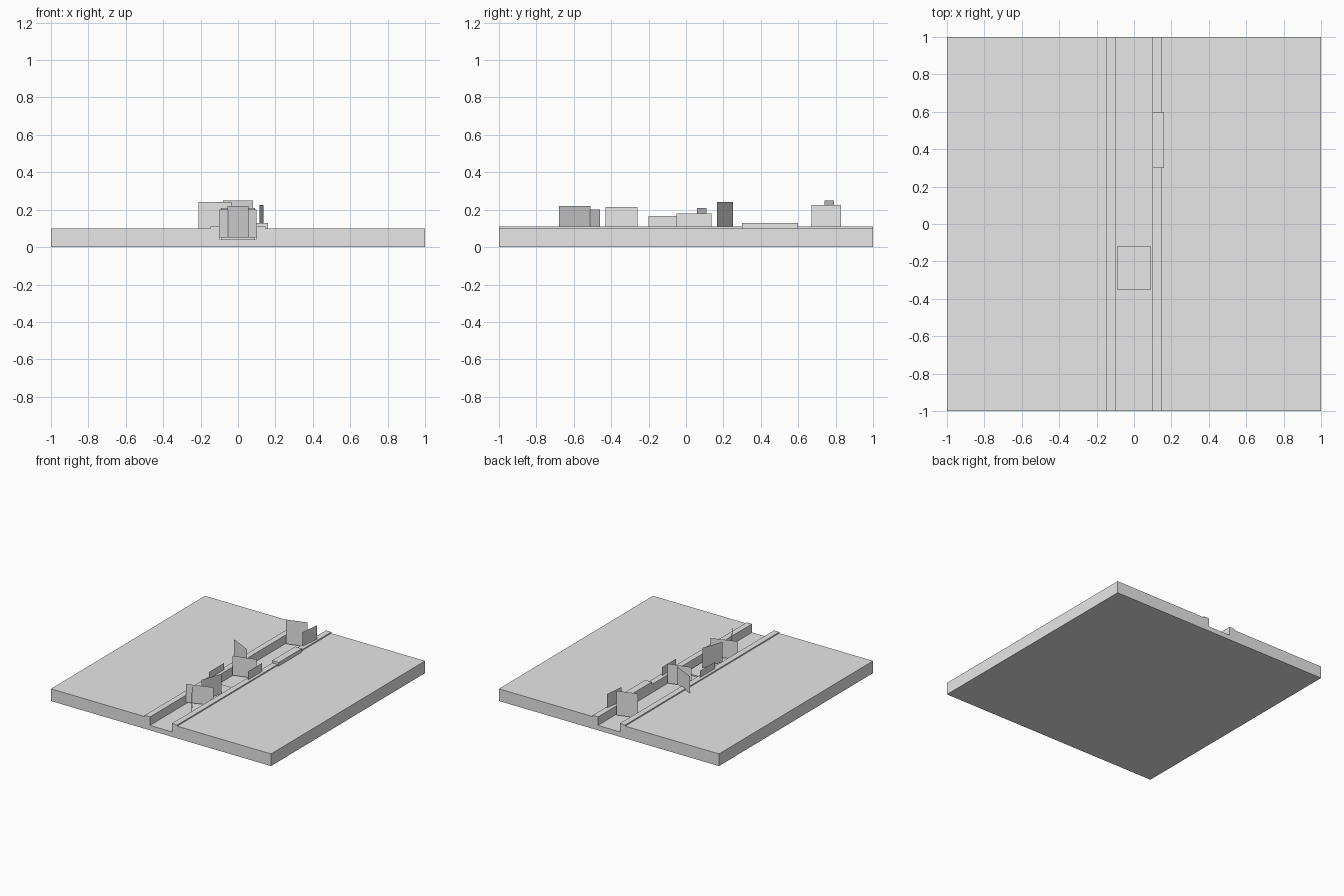
import bpy

cube = bpy.data.objects.get("Cube")
if cube:
    bpy.data.objects.remove(cube, do_unlink=True)

# One plain grey for everything
grey = bpy.data.materials.new("plain_grey")
grey.use_nodes = True
grey.diffuse_color = (0.8, 0.8, 0.8, 1)
grey.node_tree.nodes["Principled BSDF"].inputs["Base Color"].default_value = (0.8, 0.8, 0.8, 1)


def add_mesh(name, verts, faces):
    mesh = bpy.data.meshes.new(name)
    mesh.from_pydata(verts, [], faces)
    mesh.materials.append(grey)
    obj = bpy.data.objects.new(name, mesh)
    bpy.context.collection.objects.link(obj)
    return obj


def box(name, x, y, z):
    bpy.ops.mesh.primitive_cube_add(size=1, location=[sum(r) / 2 for r in (x, y, z)])
    obj = bpy.context.object
    obj.name = name
    obj.scale = [r[1] - r[0] for r in (x, y, z)]
    obj.data.materials.append(grey)


def upright_card(name, start, end, bottom, top):
    """Thin upright sheet between two ground points."""
    add_mesh(name, [(*start, bottom), (*end, bottom), (*end, top), (*start, top)],
             [(0, 1, 2, 3)])


# Ground slab with a sunken channel: half profile mirrored, then extruded in y
FLOOR, GROUND, BANK = 0.04, 0.1, 0.11
half = [(1, 0), (1, GROUND), (0.148, GROUND), (0.148, BANK), (0.1, BANK), (0.1, FLOOR)]
profile = half + [(-x, z) for x, z in reversed(half)]
n = len(profile)
verts = [(x, y, z) for y in (-1, 1) for x, z in profile]
sides = [((i + 1) % n, i, i + n, (i + 1) % n + n) for i in range(n)]
add_mesh("ground_with_channel", verts, sides + [tuple(range(n)), tuple(reversed(range(n, 2 * n)))])

# Flat slab on the channel floor and low block on the bank
box("channel_slab", (-0.09, 0.09), (-0.35, -0.12), (FLOOR, 0.05))
box("bank_block", (0.1, 0.16), (0.3, 0.6), (GROUND, 0.13))

# Upright cards standing in the channel
upright_card("front_diagonal_card", (0.055, -0.68), (-0.055, -0.51), 0.05, 0.22)
upright_card("front_cross_card", (-0.1, -0.53), (0.1, -0.46), 0.05, 0.2)
upright_card("channel_lengthwise_card", (-0.03, -0.43), (0.03, -0.26), 0.05, 0.215)
upright_card("middle_cross_card", (-0.09, 0.06), (0.09, 0.11), 0.05, 0.21)
upright_card("back_cross_card", (-0.08, 0.74), (0.08, 0.79), 0.05, 0.25)

# Upright cards standing on the banks
upright_card("right_bank_card", (-0.125, -0.2), (-0.125, 0.0), BANK, 0.165)
upright_card("right_bank_diagonal_card", (-0.21, 0.25), (-0.035, 0.165), GROUND, 0.24)
upright_card("left_bank_middle_card", (0.125, -0.05), (0.125, 0.135), BANK, 0.18)
upright_card("left_bank_back_card", (0.115, 0.67), (0.135, 0.83), BANK, 0.225)
